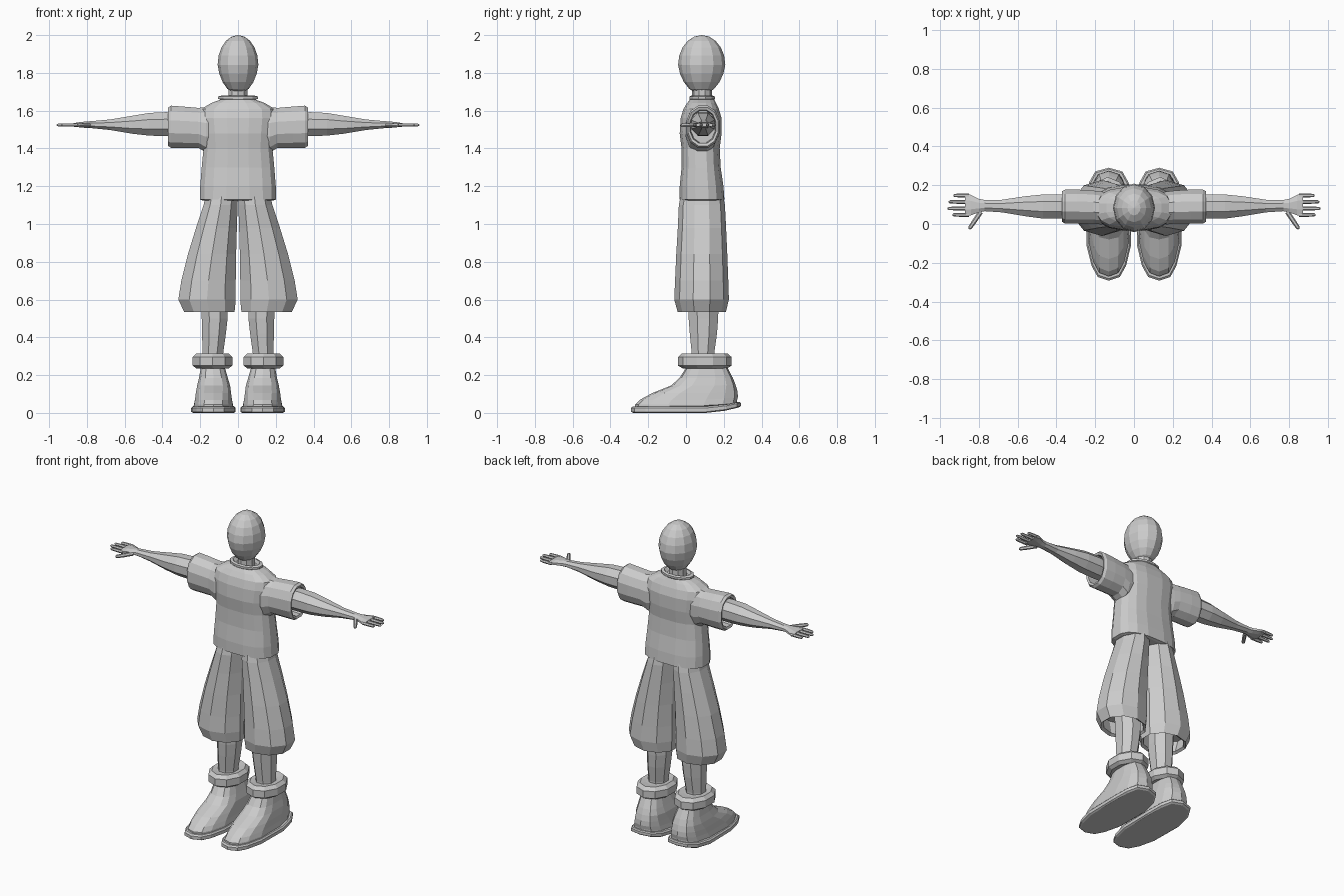
import bpy
import bmesh
import math
from mathutils import Vector

# Remove the default object
default_cube = bpy.data.objects.get("Cube")
if default_cube:
    bpy.data.objects.remove(default_cube, do_unlink=True)

# One plain grey for everything
grey = bpy.data.materials.new("plain_grey")
grey.use_nodes = True
colour = (.6, .6, .6, 1)
grey.diffuse_color = colour
grey.node_tree.nodes["Principled BSDF"].inputs["Base Color"].default_value = colour


def soft(value, power):
    """Signed power, which squares off a circle."""
    return math.copysign(abs(value) ** power, value)


def finish(name, bm, mirrored):
    """Turn a bmesh into a named object, mirrored across x if wanted."""
    bmesh.ops.recalc_face_normals(bm, faces=bm.faces)
    mesh = bpy.data.meshes.new(name)
    bm.to_mesh(mesh)
    bm.free()
    mesh.materials.append(grey)
    obj = bpy.data.objects.new(name, mesh)
    bpy.context.collection.objects.link(obj)
    if mirrored:
        mirror = obj.modifiers.new("mirror", 'MIRROR')
        mirror.use_mirror_merge = False
    return obj


def skin(name, loops, mirrored):
    """Join successive point loops with quads and close both ends."""
    bm = bmesh.new()
    rows = [[bm.verts.new(point) for point in loop] for loop in loops]
    for low, high in zip(rows, rows[1:]):
        for i in range(len(low)):
            bm.faces.new((low[i - 1], low[i], high[i], high[i - 1]))
    bm.faces.new(rows[0])
    bm.faces.new(rows[-1])
    return finish(name, bm, mirrored)


def loft(name, rings, sides=8, along='Z', mirrored=True, power=1, shape=None):
    """Loft ellipses given as (station, u low, u high, v low, v high)."""
    loops = []
    for station, u_low, u_high, v_low, v_high in rings:
        loop = []
        for i in range(sides):
            angle = math.tau * (i + .5) / sides
            # Flat-sided polygons touch their bounds
            grow = 1 / math.cos(math.pi / sides) if power == 1 else 1
            u = (u_low + u_high + grow * (u_high - u_low) * soft(math.cos(angle), power)) / 2
            v = (v_low + v_high + grow * (v_high - v_low) * soft(math.sin(angle), power)) / 2
            point = Vector((u, v, station) if along == 'Z' else (station, u, v))
            loop.append(shape(point) if shape else point)
        loops.append(loop)
    return skin(name, loops, mirrored)


def centred(rings):
    """Expand (z, half width, front, back) into rings centred on x."""
    return [(z, -half, half, front, back) for z, half, front, back in rings]


def tube(name, start, end, radius):
    """Six-sided finger that narrows at its tip."""
    start, end = Vector(start), Vector(end)
    axis = (end - start).normalized()
    side = axis.cross(Vector((0, 0, 1)))
    loops = []
    for t, scale in ((0, 1), (.5, 1), (.93, .85), (1, .4)):
        loops.append([start.lerp(end, t) + radius * scale *
                      (side * math.cos(a) + Vector((0, 0, math.sin(a))))
                      for a in (math.tau * i / 6 for i in range(6))])
    return skin(name, loops, True)


# Head: an egg, narrower towards the chin
bm = bmesh.new()
bmesh.ops.create_uvsphere(bm, u_segments=12, v_segments=10, radius=1)
for vert in bm.verts:
    taper = 1 + .12 * min(vert.co.z, 0)
    vert.co = Vector((vert.co.x * .108 * taper, .083 + vert.co.y * .125 * taper,
                      1.843 + vert.co.z * .157))
finish("head", bm, False)

# Neck and flared collar
loft("neck", centred([(1.6, .055, .03, .14), (1.68, .05, .035, .135),
                      (1.75, .05, .035, .135)]), 10, mirrored=False)
loft("collar", centred([(1.63, .085, .02, .15), (1.652, .075, .025, .145),
                        (1.663, .105, .018, .153), (1.675, .105, .018, .153),
                        (1.68, .085, .03, .14), (1.65, .06, .04, .13)]),
     12, mirrored=False)

# Shirt body
shirt = loft("shirt", centred([
    (1.125, .19, -.02, .19), (1.13, .205, -.035, .205), (1.2, .203, -.035, .2),
    (1.3, .195, -.025, .185), (1.4, .185, -.025, .18), (1.48, .19, -.035, .19),
    (1.56, .2, -.03, .19), (1.61, .195, -.015, .175), (1.64, .145, .005, .16),
    (1.66, .09, .02, .15)]), 16, mirrored=False, power=.75)

# Sleeves, hollow at the cuff, merged into the shirt
sleeves = loft("sleeves", [
    (.04, .02, .15, 1.42, 1.61), (.17, -.005, .17, 1.375, 1.622),
    (.21, 0, .175, 1.4, 1.618), (.29, 0, .18, 1.4, 1.625),
    (.355, 0, .18, 1.4, 1.63), (.37, .008, .172, 1.41, 1.62),
    (.365, .02, .16, 1.425, 1.605), (.29, .025, .155, 1.43, 1.6)],
    12, 'X', power=.9)
union = shirt.modifiers.new("union", 'BOOLEAN')
union.operation = 'UNION'
union.solver = 'EXACT'
union.object = sleeves
bpy.context.view_layer.objects.active = shirt
bpy.ops.object.modifier_apply(modifier=union.name)
bpy.data.objects.remove(sleeves, do_unlink=True)

# Arms tapering to the wrist and widening into the palm
loft("arms", [
    (.28, .03, .15, 1.465, 1.585), (.38, .028, .152, 1.465, 1.592),
    (.47, .028, .152, 1.468, 1.588), (.56, .04, .143, 1.478, 1.573),
    (.68, .06, .125, 1.498, 1.553), (.77, .066, .124, 1.507, 1.545),
    (.8, .06, .13, 1.508, 1.543), (.84, .045, .15, 1.512, 1.539),
    (.87, .04, .157, 1.515, 1.534)], 8, 'X')

# Four fingers and a thumb
for finger, (y, reach) in enumerate(((.047, .935), (.08, .96), (.114, .955), (.147, .93))):
    tube(f"finger_{finger + 1}", (.85, y, 1.524), (reach, y, 1.524), .01)
tube("thumb", (.79, .062, 1.524), (.85, -.026, 1.522), .012)

# Baggy shorts, hollow at the hem
loft("shorts", [
    (1.16, 0, .17, -.02, .19), (1.1, .002, .182, -.032, .2),
    (.98, .006, .222, -.037, .206), (.84, .01, .265, -.045, .212),
    (.7, .012, .3, -.051, .217), (.6, .012, .316, -.055, .22),
    (.535, .018, .285, -.038, .205), (.545, .03, .27, -.02, .19),
    (.62, .04, .29, -.02, .19)], 10)

# Lower legs
loft("legs", [
    (.66, .055, .2, .01, .175), (.5, .055, .192, .014, .17),
    (.42, .064, .19, .02, .164), (.32, .078, .188, .03, .15),
    (.26, .08, .188, .03, .15)], 8)

# Rolled sock cuffs
loft("sock_cuffs", [
    (.235, .05, .22, -.01, .21), (.25, .03, .24, -.035, .235),
    (.295, .03, .24, -.035, .235), (.315, .05, .22, -.015, .215),
    (.31, .075, .195, .02, .17)], 10)


def shoe_shape(point):
    """Narrow the toe and lift the heel slightly."""
    toe = max(0, -.08 - point.y) / .21
    point.x = .13 + (point.x - .13) * (1 - .2 * toe)
    point.z += .25 * max(0, point.y - .16) * max(0, 1 - point.z / .2)
    return point


# Shoe uppers and soles
loft("shoes", [
    (.02, .022, .238, -.27, .27), (.05, .025, .235, -.27, .27),
    (.075, .03, .23, -.245, .275), (.11, .035, .225, -.18, .272),
    (.15, .04, .218, -.08, .262), (.19, .052, .208, -.035, .248),
    (.245, .068, .198, 0, .22)], 14, power=.7, shape=shoe_shape)
loft("soles", [
    (.006, .02, .24, -.28, .28), (.012, .01, .25, -.292, .29),
    (.032, .01, .25, -.292, .29), (.04, .018, .242, -.282, .283)],
    14, power=.65, shape=shoe_shape)

# Rest the soles on the ground
for obj in bpy.context.collection.objects:
    if obj.name in ("soles", "shoes"):
        obj.location.z = -.006
